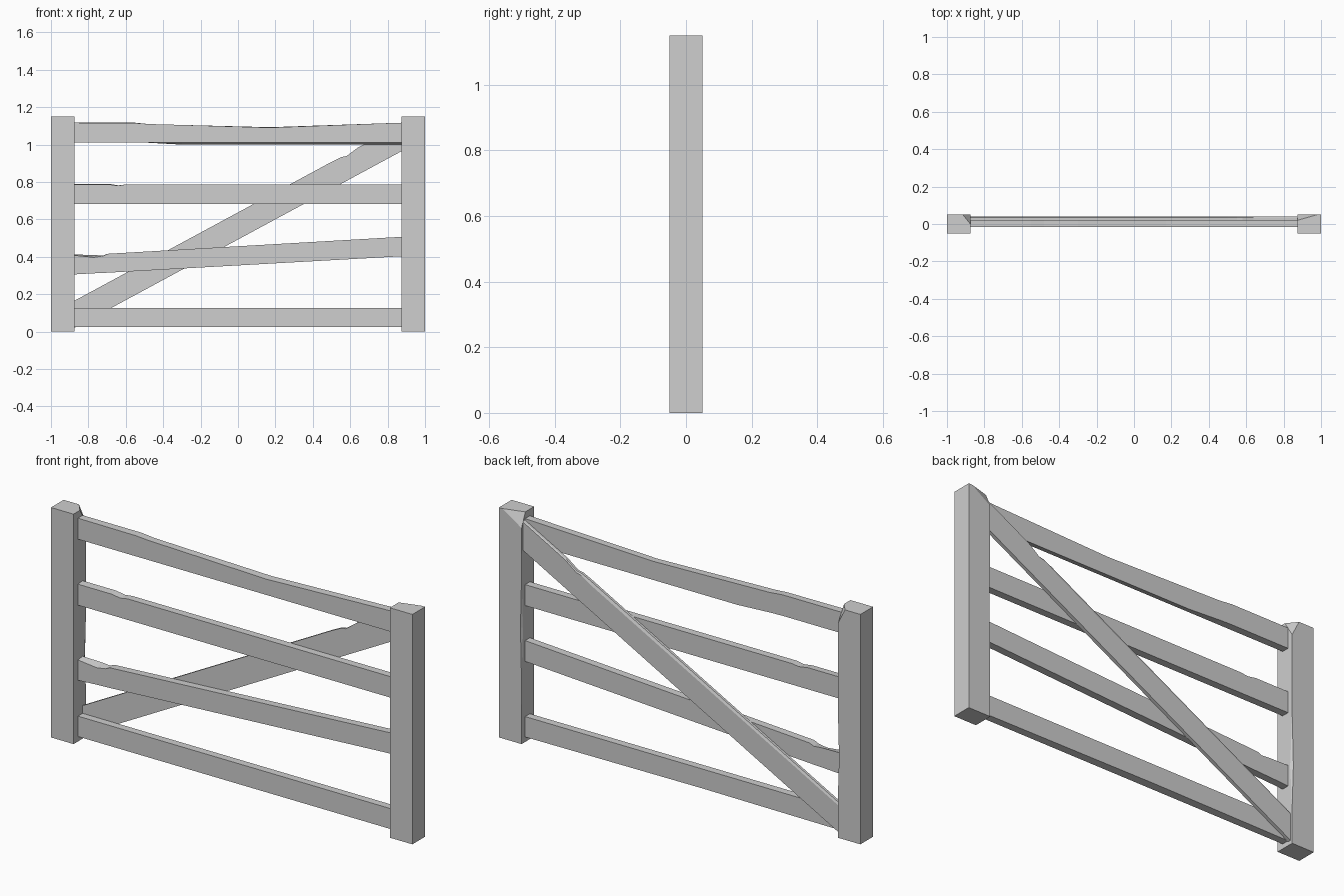
import bpy, bmesh
from mathutils import Vector

if "Cube" in bpy.data.objects:
    bpy.data.objects.remove(bpy.data.objects["Cube"])

wood = bpy.data.materials.new("pale_grey_wood")
wood.diffuse_color = (0.62, 0.62, 0.62, 1)
wood.use_nodes = True
wood.node_tree.nodes["Principled BSDF"].inputs["Base Color"].default_value = wood.diffuse_color


def loft(name, sections, cut=None):
    """Skin a list of equal-length rings, cap the ends, optionally slice off one corner."""
    bm = bmesh.new()
    rings = [[bm.verts.new(p) for p in s] for s in sections]
    n = len(rings[0])
    for a, b in zip(rings, rings[1:]):
        for i in range(n):
            j = (i + 1) % n
            bm.faces.new((a[i], a[j], b[j], b[i]))
    bm.faces.new(rings[0][::-1])
    bm.faces.new(rings[-1])
    if cut:
        p, q, r = map(Vector, cut)
        no = (q - p).cross(r - p)
        if no.z < 0:
            no = -no
        res = bmesh.ops.bisect_plane(bm, geom=bm.verts[:] + bm.edges[:] + bm.faces[:],
                                     plane_co=p, plane_no=no, clear_outer=True)
        edges = [e for e in res["geom_cut"] if isinstance(e, bmesh.types.BMEdge)]
        bmesh.ops.holes_fill(bm, edges=edges, sides=0)
    bmesh.ops.recalc_face_normals(bm, faces=bm.faces[:])
    me = bpy.data.meshes.new(name)
    bm.to_mesh(me)
    bm.free()
    me.materials.append(wood)
    ob = bpy.data.objects.new(name, me)
    bpy.context.collection.objects.link(ob)


def post(name, side, wear, chip):
    """Square post, worn along its inner back edge; wear = (z, amount) stations."""
    sections = [[(side * x, y, z) for x, y in
                 ((1, -.05), (.875, -.05), (.875, .05 - c), (.875 + c * .5, .05), (1, .05))]
                for z, c in wear]
    loft(name, sections, chip)


def rail(name, stations, y0=-.016, y1=.022):
    """Rail along x; stations = (x, bottom front, bottom back, top front, top back)."""
    loft(name, [[(x, y0, bf), (x, y1, bb), (x, y1, tb), (x, y0, tf)]
                for x, bf, bb, tf, tb in stations])


# Posts with broken top corners
post("left_post", -1, ((0, .001), (.2, .001), (.4, .014), (.65, .001), (1.15, .001)),
     ((-.915, .05, 1.15), (-.875, 0, 1.15), (-.875, .05, 1.07)))
post("right_post", 1, ((0, .001), (.35, .002), (.58, .012), (.8, .002), (1.15, .001)),
     ((.98, .05, 1.15), (.875, .02, 1.15), (.875, .05, 1.08)))

# Four horizontal rails
E = .876
rail("bottom_rail", ((-E, .025, .025, .127, .127), (-.1, .025, .03, .127, .127),
                     (E, .025, .025, .127, .127)))
rail("slanted_rail", ((-E, .306, .306, .408, .412), (-.77, .312, .312, .397, .410),
                      (-.72, .314, .314, .405, .406), (-.7, .315, .315, .416, .416),
                      (E, .403, .403, .507, .507)))
rail("middle_rail", ((-E, .682, .682, .787, .790), (-.69, .682, .682, .787, .790),
                     (-.64, .682, .682, .780, .782), (-.6, .682, .682, .787, .787),
                     (E, .682, .682, .787, .787)))
rail("top_rail", ((-E, 1.012, 1.012, 1.117, 1.117), (-.55, 1.012, 1.012, 1.115, 1.117),
                  (-.48, 1.012, 1.010, 1.110, 1.110), (-.3, 1.012, 1.0, 1.105, 1.105),
                  (.17, 1.012, 1.0, 1.091, 1.093), (E, 1.012, 1.0, 1.117, 1.117)))

# Diagonal brace behind the rails, top back edge bevelled and notched
brace = []
for x, dip, bevel in ((-E, 0, .012), (.5, 0, .016), (.55, .002, .008),
                      (.58, .012, .006), (.64, 0, .004), (E, 0, .003)):
    low = .02 + (x + .875) * .54
    top = low + .145 - dip
    brace.append([(x, .021, low), (x, .039, low), (x, .039, top - bevel),
                  (x, .034, top), (x, .021, top)])
loft("diagonal_brace", brace)
